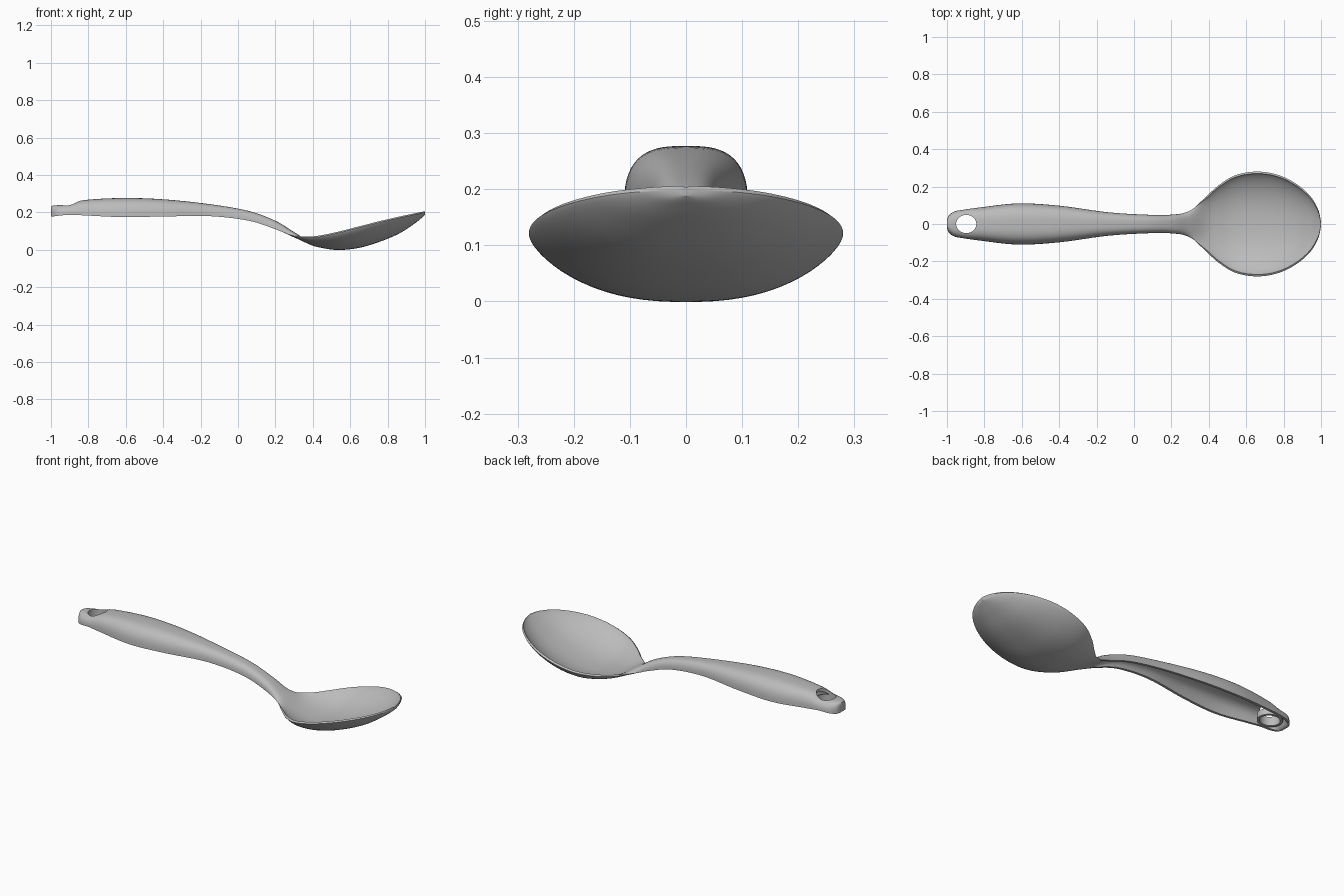
import bpy
import bmesh
import math

if "Cube" in bpy.data.objects:
    bpy.data.objects.remove(bpy.data.objects["Cube"], do_unlink=True)

grey = bpy.data.materials.new("satin_grey")
grey.use_nodes = True
GREY = (0.5, 0.5, 0.5, 1.0)
grey.diffuse_color = GREY
grey.node_tree.nodes["Principled BSDF"].inputs["Base Color"].default_value = GREY

# Stations along the spoon: x, half width, edge height, top centre height
STATIONS = [
    (-1.0, 0.022, 0.178, 0.232),
    (-0.99, 0.045, 0.178, 0.236),
    (-0.96, 0.067, 0.182, 0.239),
    (-0.90, 0.078, 0.187, 0.245),
    (-0.82, 0.089, 0.184, 0.266),
    (-0.62, 0.110, 0.175, 0.277),
    (-0.40, 0.098, 0.178, 0.270),
    (-0.15, 0.064, 0.180, 0.244),
    (0.06, 0.050, 0.155, 0.207),
    (0.20, 0.050, 0.110, 0.155),
    (0.29, 0.071, 0.077, 0.101),
    (0.38, 0.142, 0.071, 0.047),
    (0.45, 0.205, 0.079, 0.026),
    (0.54, 0.260, 0.098, 0.015),
    (0.65, 0.280, 0.126, 0.027),
    (0.76, 0.266, 0.154, 0.060),
    (0.86, 0.220, 0.177, 0.102),
    (0.94, 0.152, 0.194, 0.153),
    (0.985, 0.076, 0.203, 0.189),
    (1.0, 0.010, 0.206, 0.204),
]
STEPS = 6
ACROSS = 32


def smoothstep(lo, hi, x):
    t = min(max((x - lo) / (hi - lo), 0), 1)
    return t * t * (3 - 2 * t)


def smooth_stations():
    """Catmull-Rom interpolation of every column."""
    last = len(STATIONS) - 1
    for i in range(last):
        p0, p1, p2, p3 = (STATIONS[min(max(k, 0), last)] for k in range(i - 1, i + 3))
        for s in range(STEPS):
            t = s / STEPS
            yield [0.5 * (2 * b + (c - a) * t + (2 * a - 5 * b + 4 * c - d) * t * t
                          + (3 * b - a - 3 * c + d) * t ** 3)
                   for a, b, c, d in zip(p0, p1, p2, p3)]
    yield STATIONS[last]


def section(x, w, edge, top):
    """Closed cross-section: arched or dished top, then the underside."""
    blend = smoothstep(0.2, 0.42, x)
    # Thin shell, thicker at the neck and solid at the handle tip
    under = top - 0.016 - 0.018 * math.exp(-((x - 0.25) / 0.08) ** 2)
    under = edge + (under - edge) * smoothstep(-0.99, -0.94, x)
    n, p = 3 - 0.6 * blend, 0.4 + 0.4 * blend
    top_w = w - min(0.010, 0.4 * w) * blend
    low_w = w - min(0.014, 0.4 * w) * (1 - blend)
    low_edge = edge - 0.007 * blend
    us = [math.sin(math.pi * (k / ACROSS - 0.5)) for k in range(ACROSS + 1)]

    def arch(u):
        return max(0.0, 1 - abs(u) ** n) ** p

    upper = [(x, u * top_w, edge + (top - edge) * arch(u)) for u in us]
    lower = [(x, u * low_w, low_edge + (under - low_edge) * arch(u)) for u in reversed(us)]
    return upper + lower


def finish(bm, name):
    bmesh.ops.remove_doubles(bm, verts=bm.verts, dist=0.00005)
    bmesh.ops.recalc_face_normals(bm, faces=bm.faces)
    mesh = bpy.data.meshes.new(name)
    bm.to_mesh(mesh)
    bm.free()
    mesh.materials.append(grey)
    obj = bpy.data.objects.new(name, mesh)
    bpy.context.collection.objects.link(obj)
    return obj


def activate(obj):
    bpy.ops.object.select_all(action='DESELECT')
    obj.select_set(True)
    bpy.context.view_layer.objects.active = obj


def bridge(bm, a, b):
    """Quads between two closed loops of equal length."""
    for k in range(len(a)):
        m = (k + 1) % len(a)
        bm.faces.new((a[k], a[m], b[m], b[k]))


# Handle, neck and bowl in one continuous loft
bm = bmesh.new()
rings = [[bm.verts.new(co) for co in section(*s)] for s in smooth_stations()]
for a, b in zip(rings, rings[1:]):
    bridge(bm, a, b)
for ring in (rings[0], rings[-1]):
    for k in range(ACROSS):
        bm.faces.new((ring[k], ring[k + 1], ring[-2 - k], ring[-1 - k]))
spoon = finish(bm, "spoon_body")

# Hanging hole, cut through the handle end
HOLE_X, RX, RY = -0.897, 0.054, 0.049
bpy.ops.mesh.primitive_cylinder_add(vertices=48, radius=1, depth=1, location=(HOLE_X, 0, 0.2))
cutter = bpy.context.object
cutter.name = "hole_cutter"
cutter.scale = (RX, RY, 0.4)
cutter.hide_render = True
activate(spoon)
mod = spoon.modifiers.new("hanging_hole", 'BOOLEAN')
mod.operation = 'DIFFERENCE'
mod.solver = 'EXACT'
mod.object = cutter
bpy.ops.object.modifier_apply(modifier=mod.name)
bpy.data.objects.remove(cutter, do_unlink=True)

# Wall around the hanging hole, under the handle shell
bm = bmesh.new()
profile = [(0.0, 0.187), (0.0, 0.226), (0.014, 0.222), (0.014, 0.187)]
loops = []
for k in range(48):
    a = math.tau * k / 48
    loops.append([bm.verts.new((HOLE_X + (RX + r) * math.cos(a), (RY + r) * math.sin(a), z))
                  for r, z in profile])
for k in range(48):
    bridge(bm, loops[k - 1], loops[k])
wall = finish(bm, "hole_wall")

for obj in (spoon, wall):
    activate(obj)
    bpy.ops.object.shade_smooth_by_angle(angle=math.radians(40))
